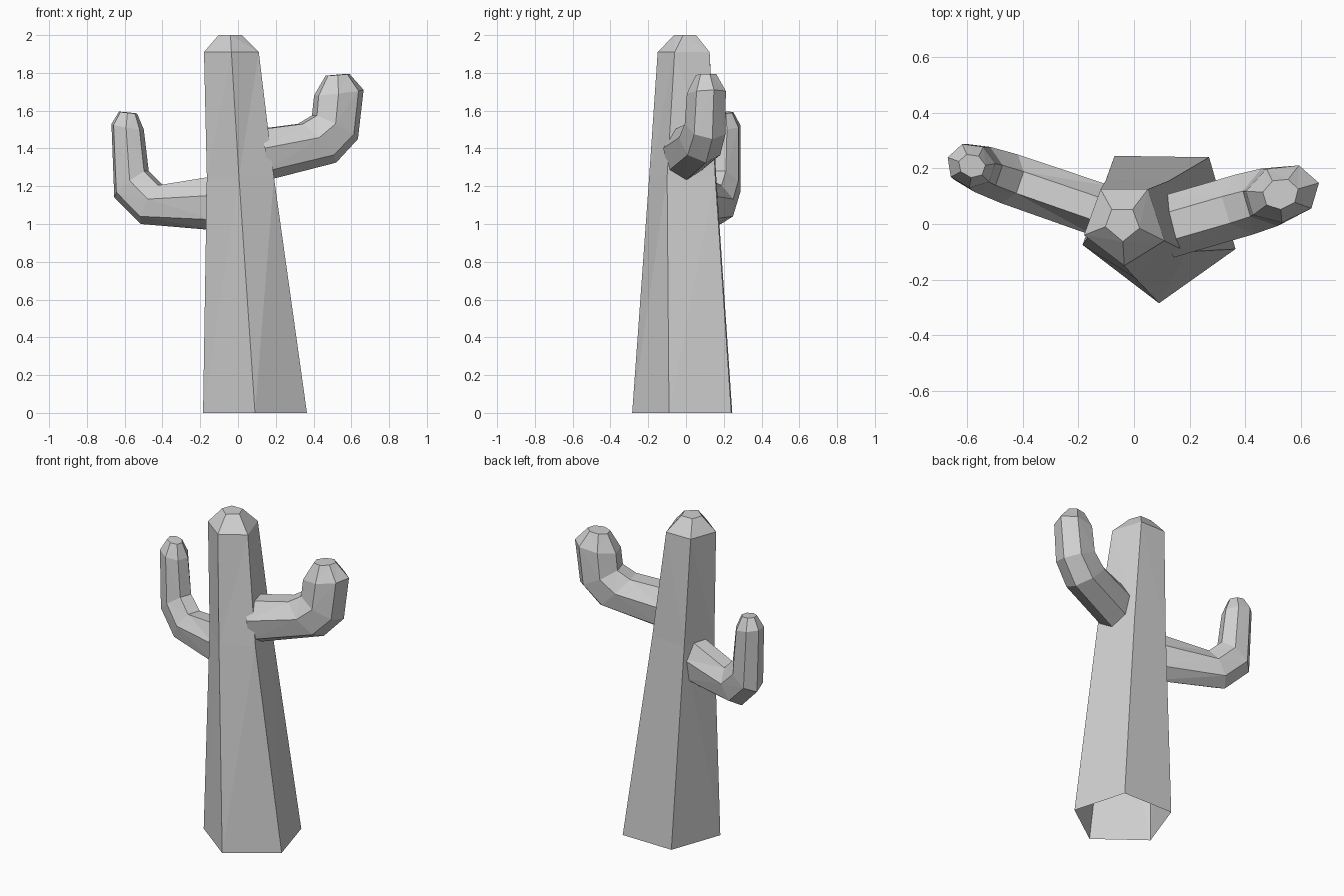
import bpy
import bmesh
from math import cos, sin, pi, sqrt

cube = bpy.data.objects.get("Cube")
if cube:
    bpy.data.objects.remove(cube, do_unlink=True)

grey = bpy.data.materials.new("plain grey")
grey.use_nodes = True
colour = (0.63, 0.63, 0.63, 1)
grey.diffuse_color = colour
grey.node_tree.nodes["Principled BSDF"].inputs["Base Color"].default_value = colour


def loft(name, rings):
    """Skin a list of rings, open at the start and closed with a flat tip."""
    bm = bmesh.new()
    loops = [[bm.verts.new(p) for p in ring] for ring in rings]
    n = len(loops[0])
    for low, high in zip(loops, loops[1:]):
        for i in range(n):
            j = (i + 1) % n
            bm.faces.new((low[i], low[j], high[j], high[i]))
    bm.faces.new(loops[-1])
    bmesh.ops.triangulate(bm, faces=[f for f in bm.faces if len(f.verts) == 4])
    bmesh.ops.recalc_face_normals(bm, faces=bm.faces)
    # The open start can fool the normals, so the tip decides
    bm.faces.ensure_lookup_table()
    tip = max(bm.faces, key=lambda f: f.calc_center_median().z)
    if tip.normal.z < 0:
        bmesh.ops.reverse_faces(bm, faces=bm.faces)
    mesh = bpy.data.meshes.new(name)
    bm.to_mesh(mesh)
    bm.free()
    mesh.materials.append(grey)
    obj = bpy.data.objects.new(name, mesh)
    bpy.context.collection.objects.link(obj)
    return obj


def arm(name, y0, slope, sections, sides=7):
    """Each section: outer (x, z), inner (x, z), half width across the arm."""
    length = sqrt(1 + slope * slope)
    across = (-slope / length, 1 / length)
    inner_reach = cos(pi / sides)
    rings = []
    for (xo, zo), (xi, zi), half in sections:
        ring = []
        for k in range(sides):
            a = 2 * pi * k / sides
            t = (1 - cos(a)) / (1 + inner_reach)
            x, z = xo + (xi - xo) * t, zo + (zi - zo) * t
            w = half * sin(a)
            ring.append((x + across[0] * w, y0 + slope * x + across[1] * w, z))
        rings.append(ring)
    return loft(name, rings)


# Five-sided tapering trunk with a bevelled top, open underneath
trunk_rings = [
    (0.0, [(0.09, -0.285), (0.365, -0.09), (0.27, 0.24), (-0.07, 0.245), (-0.185, -0.075)]),
    (1.25, [(0.005, -0.195), (0.19, -0.1), (0.125, 0.155), (-0.1, 0.16), (-0.165, -0.045)]),
    (1.91, [(-0.035, -0.15), (0.11, -0.06), (0.05, 0.125), (-0.12, 0.125), (-0.18, -0.04)]),
    (2.0, [(-0.04, -0.063), (0.02, -0.015), (-0.005, 0.053), (-0.08, 0.053), (-0.103, -0.01)]),
]
loft("trunk", [[(x, y, z) for x, y in ring] for z, ring in trunk_rings])

# Upper arm on the left, thick and short
arm("left_arm", -0.045, 0.29, [
    ((0.13, 1.225), (0.1, 1.5), 0.115),
    ((0.52, 1.325), (0.33, 1.53), 0.115),
    ((0.635, 1.45), (0.405, 1.575), 0.11),
    ((0.665, 1.71), (0.415, 1.68), 0.103),
    ((0.59, 1.795), (0.47, 1.785), 0.055),
])

# Lower arm on the right, slimmer and longer
arm("right_arm", 0.008, -0.345, [
    ((-0.1, 0.965), (-0.1, 1.255), 0.098),
    ((-0.515, 1.0), (-0.41, 1.205), 0.095),
    ((-0.655, 1.14), (-0.485, 1.28), 0.088),
    ((-0.67, 1.53), (-0.51, 1.5), 0.08),
    ((-0.63, 1.595), (-0.54, 1.585), 0.042),
])
